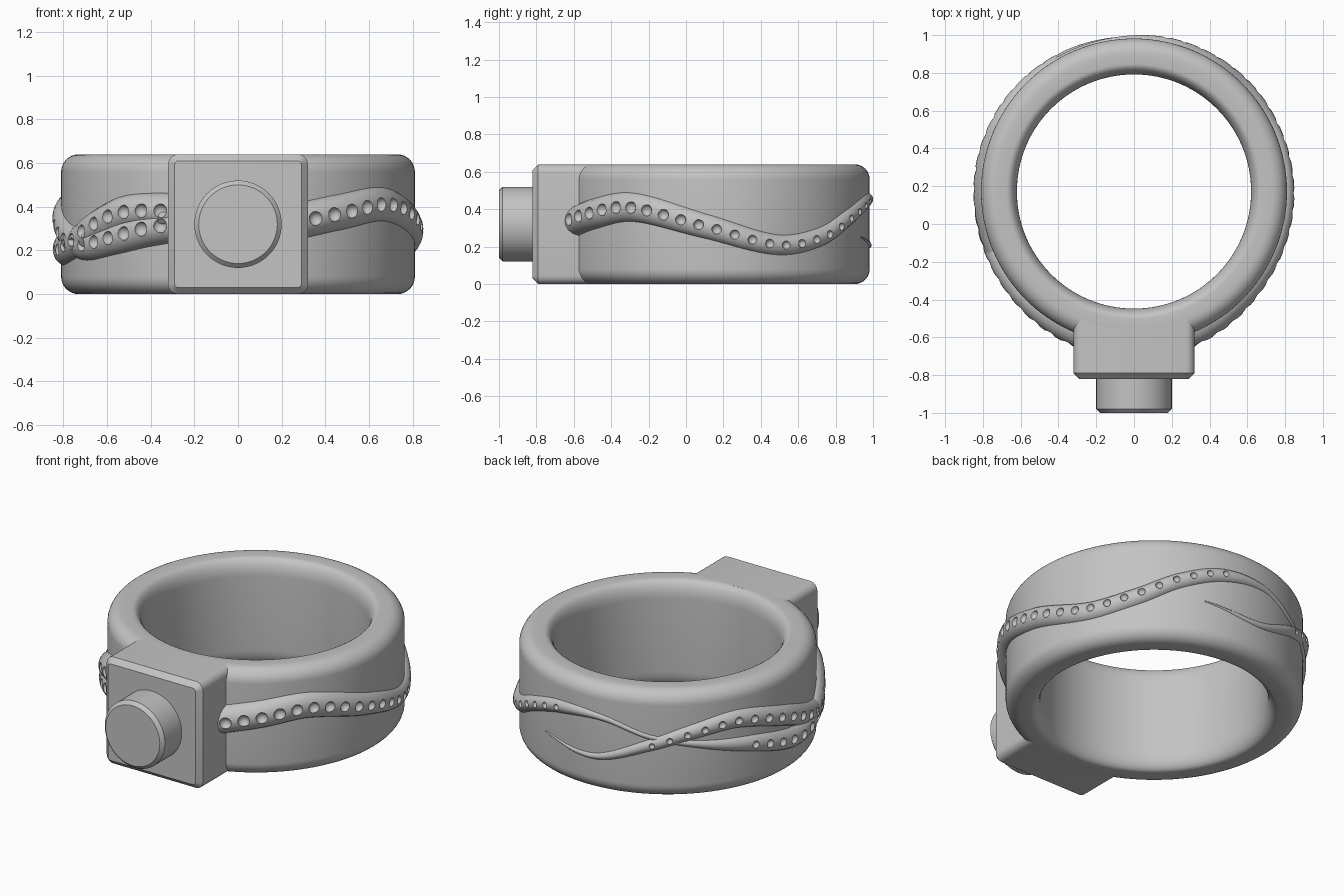
import bpy
import bmesh
from math import sin, cos, pi, radians, hypot
from mathutils import Matrix, Vector

if "Cube" in bpy.data.objects:
    bpy.data.objects.remove(bpy.data.objects["Cube"])

HEIGHT = 0.64
OUTER = 0.81
INNER = 0.62
CENTRE_Y = 0.172

metal = bpy.data.materials.new("grey metal")
metal.use_nodes = True
metal.diffuse_color = (0.55, 0.55, 0.55, 1)
metal.node_tree.nodes["Principled BSDF"].inputs["Base Color"].default_value = metal.diffuse_color


def finish(bm, name, angle=35):
    """Turn a bmesh into a named, shaded object."""
    bmesh.ops.recalc_face_normals(bm, faces=bm.faces)
    mesh = bpy.data.meshes.new(name)
    bm.to_mesh(mesh)
    bm.free()
    mesh.materials.append(metal)
    obj = bpy.data.objects.new(name, mesh)
    bpy.context.collection.objects.link(obj)
    smooth(obj, angle)
    return obj


def smooth(obj, angle):
    bpy.ops.object.select_all(action="DESELECT")
    obj.select_set(True)
    bpy.context.view_layer.objects.active = obj
    bpy.ops.object.shade_smooth_by_angle(angle=radians(angle))


def around(angle, r, z):
    """Point on the band, with the angle counted from the front towards +x."""
    return Vector((r * sin(angle), CENTRE_Y - r * cos(angle), z))


# Band: rounded profile turned about the vertical axis
def make_band():
    steps, sides = 8, 128
    half = []
    for i in range(steps + 1):
        a = pi / 2 * i / steps
        half.append((INNER + 0.055 * (1 - cos(a)), HEIGHT - 0.1 * (1 - sin(a))))
    for i in range(steps + 1):
        a = pi / 2 * i / steps
        half.append((OUTER - 0.08 * (1 - sin(a)), HEIGHT - 0.08 * (1 - cos(a))))
    profile = half + [(r, HEIGHT - z) for r, z in reversed(half)]
    bm = bmesh.new()
    rings = [[bm.verts.new(around(2 * pi * s / sides, r, z)) for r, z in profile]
             for s in range(sides)]
    skin(bm, rings + rings[:1])
    finish(bm, "ring_band")


def skin(bm, rings):
    """Join consecutive closed sections with quads."""
    n = len(rings[0])
    for a, b in zip(rings, rings[1:]):
        for i in range(n):
            j = (i + 1) % n
            bm.faces.new((a[i], b[i], b[j], a[j]))


# Front block: rounded long edges and a chamfered front face
def make_block():
    front, back = -0.82, -0.5
    bm = bmesh.new()
    place = Matrix.Translation((0, (front + back) / 2, HEIGHT / 2))
    bmesh.ops.create_cube(bm, size=1, matrix=place @ Matrix.Diagonal((0.64, back - front, HEIGHT, 1)))
    long_edges = [e for e in bm.edges if abs(e.verts[0].co.y - e.verts[1].co.y) > 0.1]
    bmesh.ops.bevel(bm, geom=long_edges, offset=0.045, segments=5, profile=0.5, affect="EDGES")
    rim = [e for e in bm.edges if all(v.co.y < front + 0.001 for v in e.verts)]
    bmesh.ops.bevel(bm, geom=rim, offset=0.03, segments=1, affect="EDGES")
    finish(bm, "front_block", 25)


# Round button with a chamfered rim
def make_button():
    tip, base = -1.0, -0.8
    bm = bmesh.new()
    place = Matrix.Translation((0, (tip + base) / 2, HEIGHT / 2)) @ Matrix.Rotation(pi / 2, 4, "X")
    bmesh.ops.create_cone(bm, cap_ends=True, segments=64, radius1=0.2, radius2=0.2,
                          depth=base - tip, matrix=place)
    rim = [e for e in bm.edges if all(v.co.y < tip + 0.001 for v in e.verts)]
    bmesh.ops.bevel(bm, geom=rim, offset=0.02, segments=1, affect="EDGES")
    finish(bm, "front_button", 30)


def sample(keys, angle):
    """Smooth interpolation of (height, half width, bulge) along the angle."""
    last = len(keys) - 1
    i = max(k for k in range(last) if keys[k][0] <= angle or k == 0)
    a, b = keys[i], keys[i + 1]
    before, after = keys[max(i - 1, 0)], keys[min(i + 2, last)]
    span = b[0] - a[0]
    t = (angle - a[0]) / span
    out = []
    for c in (1, 2, 3):
        m0 = (b[c] - before[c]) / (b[0] - before[0]) * span
        m1 = (after[c] - a[c]) / (after[0] - a[0]) * span
        out.append(a[c] + t * m0 + t * t * (3 * (b[c] - a[c]) - 2 * m0 - m1)
                   + t ** 3 * (2 * (a[c] - b[c]) + m0 + m1))
    return out


# Vine: raised wavy strip on the band, with a row of round pits
def make_vine(name, keys, pit_runs):
    start, end = keys[0][0], keys[-1][0]
    count, sides, sunk = int((end - start) / 1.5), 20, 0.025
    bm = bmesh.new()
    rings = []
    for s in range(count + 1):
        deg = start + (end - start) * s / count
        z, width, bulge = sample(keys, deg)
        lo, hi = max(deg - 0.5, start), min(deg + 0.5, end)
        rise = sample(keys, hi)[0] - sample(keys, lo)[0]
        run = OUTER * radians(hi - lo)
        length = hypot(rise, run)
        ring = []
        for k in range(sides):
            a = 2 * pi * k / sides
            side = width * cos(a)
            r = OUTER - sunk + (bulge + sunk) * sin(a) if sin(a) > 0 else OUTER - sunk * (1 - sin(a))
            shift = -side * rise / length / OUTER
            ring.append(bm.verts.new(around(radians(deg) + shift, r, z + side * run / length)))
        rings.append(ring)
    skin(bm, rings)
    bm.faces.new(rings[0])
    bm.faces.new(rings[-1])
    vine = finish(bm, name)

    # Pit cutters, one ball for each pit
    bm = bmesh.new()
    for first, last in pit_runs:
        pits = round((last - first) / 6.6)
        for p in range(pits + 1):
            deg = first + (last - first) * p / pits
            z, width, bulge = sample(keys, deg)
            place = Matrix.Translation(around(radians(deg), OUTER + bulge, z))
            bmesh.ops.create_uvsphere(bm, u_segments=16, v_segments=10,
                                      radius=0.39 * width, matrix=place)
    cutter = finish(bm, name + "_pit_cutter")
    cutter.hide_render = True
    cut = vine.modifiers.new("pits", "BOOLEAN")
    cut.operation = "DIFFERENCE"
    cut.solver = "EXACT"
    cut.object = cutter
    bpy.context.view_layer.objects.active = vine
    bpy.ops.object.modifier_apply(modifier=cut.name)
    bpy.data.objects.remove(cutter)
    smooth(vine, 35)


make_band()
make_block()
make_button()

# Each key: angle, height, half width, bulge
long_path = [
    (15, .32, .085, .075), (35, .375, .085, .06), (56, .41, .082, .045),
    (85, .31, .07, .04), (113, .21, .06, .035), (133, .255, .055, .035),
    (150, .36, .05, .03), (168, .44, .045, .025), (189, .45, .025, .012),
    (208, .37, .02, .01), (228, .32, .03, .015), (250, .27, .055, .03),
    (275, .2, .07, .04), (292, .23, .075, .045), (307, .31, .08, .05),
    (322, .375, .082, .06), (345, .38, .085, .075)]
short_path = [
    (160, .25, .008, .004), (185, .21, .025, .012), (208, .32, .04, .022),
    (225, .4, .05, .03), (243, .44, .06, .035), (265, .37, .065, .04),
    (285, .27, .07, .04), (300, .225, .075, .045), (315, .255, .08, .05),
    (330, .3, .085, .065), (345, .33, .085, .075)]
make_vine("long_vine", long_path, [(24, 168), (250, 336)])
make_vine("short_vine", short_path, [(209, 336)])
